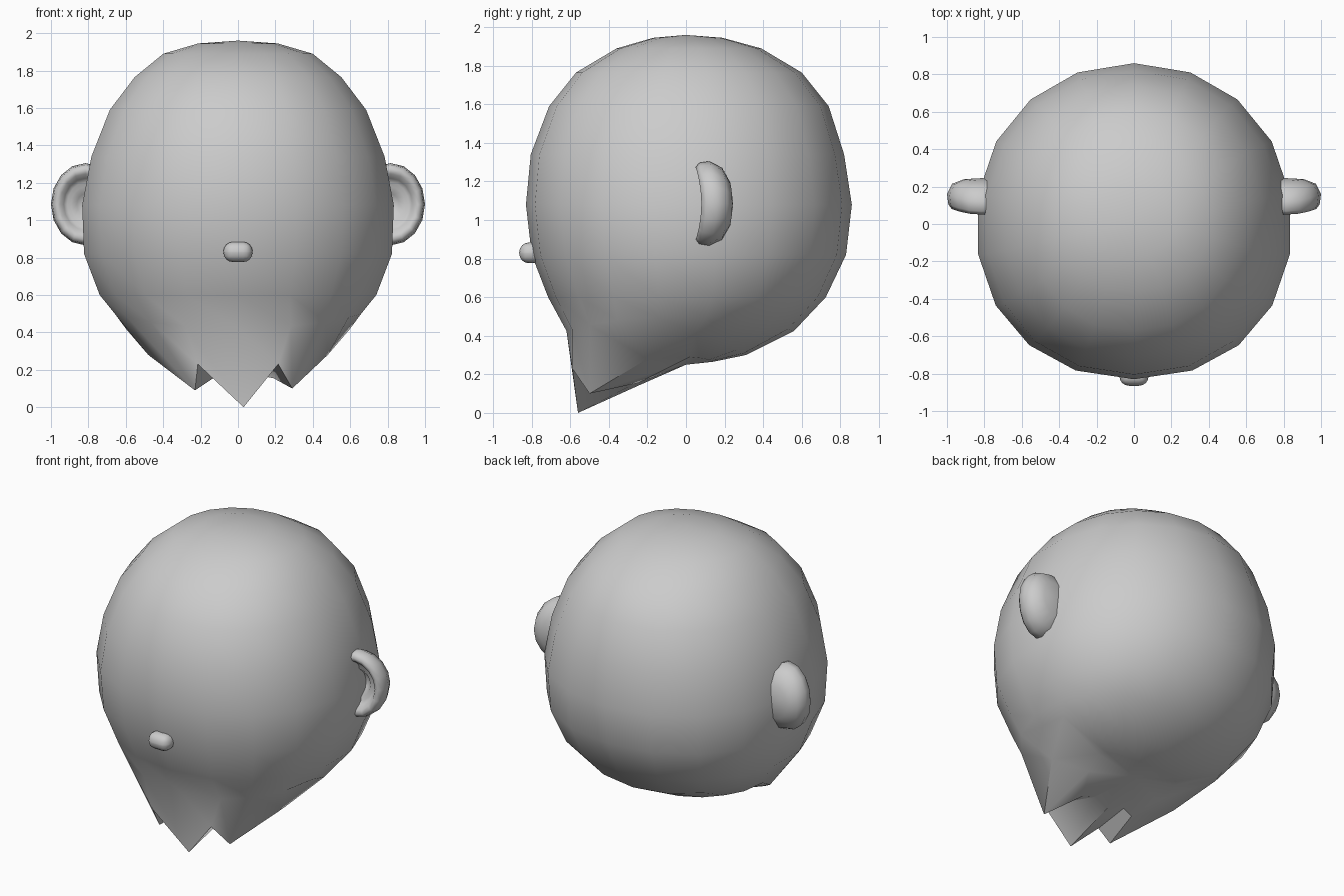
import bpy
import bmesh
from math import sin, cos, pi, radians, copysign

cube = bpy.data.objects.get("Cube")
if cube:
    bpy.data.objects.remove(cube, do_unlink=True)

grey = bpy.data.materials.new("plain grey")
grey.use_nodes = True
grey.diffuse_color = (0.6, 0.6, 0.6, 1)
grey.node_tree.nodes["Principled BSDF"].inputs["Base Color"].default_value = (0.6, 0.6, 0.6, 1)


def finish(bm, name, angle):
    bmesh.ops.recalc_face_normals(bm, faces=bm.faces[:])
    mesh = bpy.data.meshes.new(name)
    bm.to_mesh(mesh)
    bm.free()
    mesh.materials.append(grey)
    obj = bpy.data.objects.new(name, mesh)
    bpy.context.collection.objects.link(obj)
    bpy.ops.object.select_all(action='DESELECT')
    obj.select_set(True)
    bpy.context.view_layer.objects.active = obj
    bpy.ops.object.shade_smooth_by_angle(angle=radians(angle))


def loft(name, start, rings, end, angle):
    """Closed skin from a start point through rings to an end point."""
    bm = bmesh.new()
    loops = [[bm.verts.new(p) for p in ring] for ring in rings]
    n = len(loops[0])
    for a, b in zip(loops, loops[1:]):
        for i in range(n):
            j = (i + 1) % n
            bm.faces.new((a[i], a[j], b[j], b[i]))
    for point, loop in ((start, loops[0]), (end, loops[-1])):
        tip = bm.verts.new(point)
        for i in range(n):
            bm.faces.new((tip, loop[i], loop[(i + 1) % n]))
    finish(bm, name, angle)


def mirrored(half):
    """Full ring from the points running front to back on the left side."""
    return half + [(-x, y, z) for x, y, z in half[-2:0:-1]]


def power(value, exponent):
    return copysign(abs(value) ** exponent, value)


def skull_ring(z, width, front, back, square=0.93, side_lift=0):
    """Ring of the skull, squarer in front, with its sides raised."""
    ring = []
    for i in range(SEGMENTS):
        a = 2 * pi * i / SEGMENTS
        depth, e = (front, square) if cos(a) > 0 else (back, 0.96)
        ring.append((width * power(sin(a), e), -depth * power(cos(a), e),
                     z + side_lift * sin(a) ** 2))
    return ring


# Skull levels: height, half width, front depth, back depth
SEGMENTS = 18
levels = [
    (1.945, 0.215, 0.17, 0.19), (1.89, 0.405, 0.36, 0.39),
    (1.765, 0.56, 0.57, 0.60), (1.59, 0.695, 0.71, 0.74),
    (1.34, 0.795, 0.805, 0.82), (1.08, 0.845, 0.83, 0.86),
    (0.82, 0.835, 0.80, 0.83), (0.60, 0.75, 0.715, 0.725),
    (0.425, 0.665, 0.62, 0.56, 0.8, 0.075),
]
rings = [skull_ring(*level) for level in levels]

# Jagged jaw edge, slightly uneven from left to right
jaw = mirrored([
    (0, -0.56, 0.0), (0.215, -0.59, 0.23), (0.29, -0.50, 0.10),
    (0.48, -0.20, 0.28), (0.60, 0.05, 0.42), (0.54, 0.16, 0.39),
    (0.44, 0.22, 0.36), (0.31, 0.27, 0.33), (0.16, 0.30, 0.31),
    (0, 0.31, 0.30)])
jaw[0] = (0.03, -0.56, 0.0)
jaw[-2] = (-0.23, -0.50, 0.09)

# Underside, with a ridge running back from each point
under = mirrored([
    (0, -0.25, 0.14), (0.11, -0.23, 0.17), (0.19, -0.25, 0.155),
    (0.27, -0.10, 0.23), (0.30, 0.02, 0.29), (0.27, 0.07, 0.285),
    (0.22, 0.10, 0.28), (0.15, 0.12, 0.275), (0.08, 0.135, 0.27),
    (0, 0.14, 0.265)])
loft("head", (0, 0, 1.96), rings + [jaw, under], (0, 0, 0.25), 45)

# Ears: back dome, rolled rim, then a shallow hollow with an inner fold
EAR_RINGS = [(0.5, 0.24), (0.85, 0.215), (1, 0.16), (0.96, 0.105), (0.86, 0.08),
             (0.74, 0.082), (0.63, 0.11), (0.53, 0.125), (0.42, 0.12), (0.25, 0.155)]


def ear_point(side, size, y, a):
    bend = 0.04 * (size * sin(a)) ** 2
    return (side * (0.815 + 0.185 * size * cos(a)), y - bend,
            1.085 + 0.22 * size * sin(a))


for name, side in (("left_ear", 1), ("right_ear", -1)):
    loops = [[ear_point(side, s, y, 2 * pi * i / 16) for i in range(16)]
             for s, y in EAR_RINGS]
    loft(name, ear_point(side, 0, 0.245, 0), loops, ear_point(side, 0, 0.165, 0), 80)

# Nose: a small rounded block
bm = bmesh.new()
bmesh.ops.create_cube(bm, size=1)
for v in bm.verts:
    v.co.x *= 0.156
    v.co.y = v.co.y * 0.12 - 0.805
    v.co.z = v.co.z * 0.108 + 0.83
bmesh.ops.bevel(bm, geom=bm.edges[:], offset=0.051, segments=4, profile=0.5, affect='EDGES')
finish(bm, "nose", 60)
